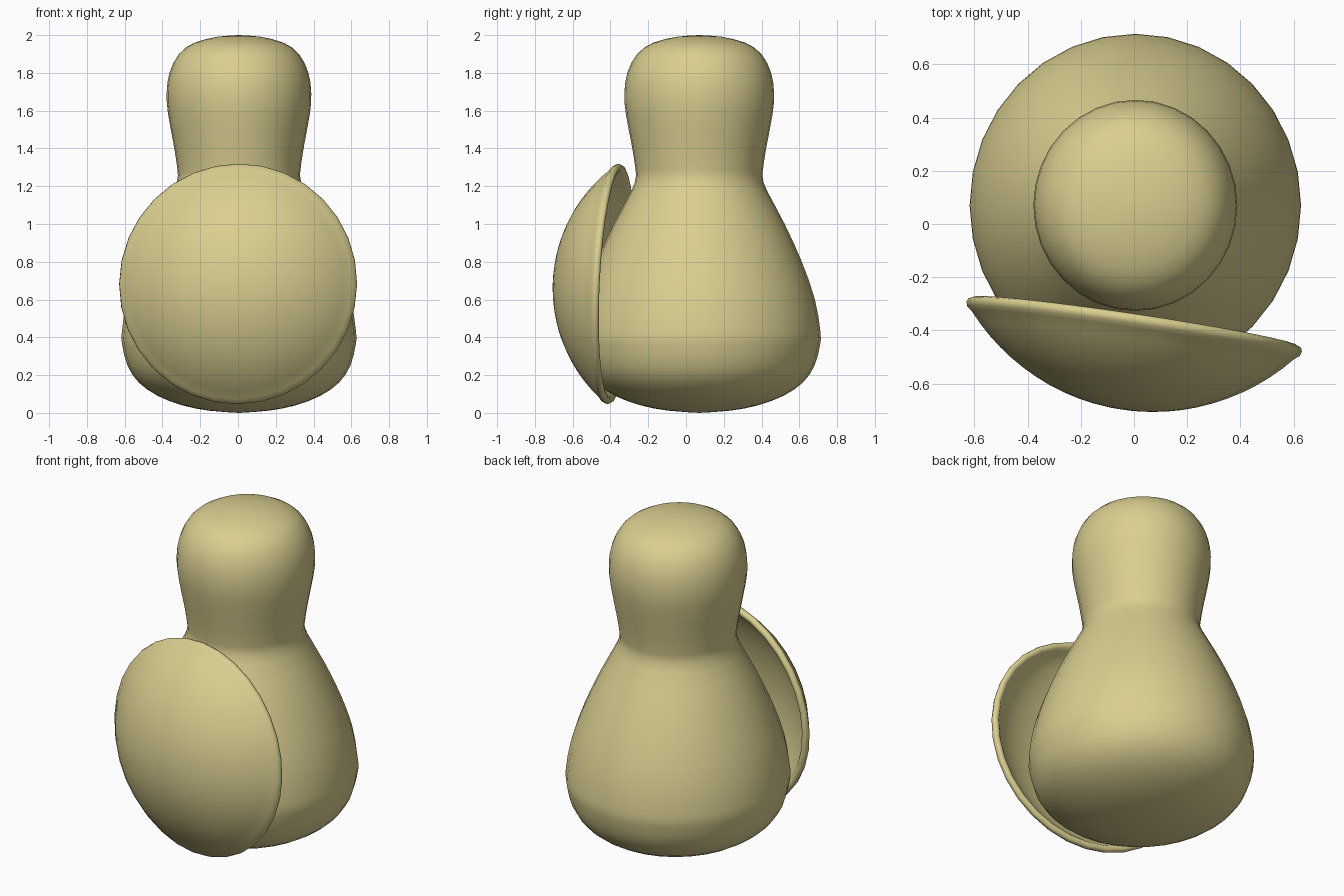
import bpy, bmesh, math
from mathutils import Matrix

if "Cube" in bpy.data.objects:
    bpy.data.objects.remove(bpy.data.objects["Cube"])

khaki = bpy.data.materials.new("khaki")
khaki.diffuse_color = (0.70, 0.62, 0.28, 1)
khaki.use_nodes = True
khaki.node_tree.nodes["Principled BSDF"].inputs["Base Color"].default_value = khaki.diffuse_color


def smooth_profile(pts, steps=3):
    """Catmull-Rom curve through (radius, height) points."""
    out = []
    for i in range(len(pts) - 1):
        p0, p1, p2 = pts[max(i - 1, 0)], pts[i], pts[i + 1]
        p3 = pts[min(i + 2, len(pts) - 1)]
        for s in range(steps):
            t = s / steps
            out.append(tuple(0.5 * (2 * b + (c - a) * t + (2 * a - 5 * b + 4 * c - d) * t * t
                                    + (3 * b - a - 3 * c + d) * t ** 3)
                             for a, b, c, d in zip(p0, p1, p2, p3)))
    return out + [pts[-1]]


def lathe(name, profile, matrix, segments=32):
    """Closed solid of revolution; the profile starts and ends on the axis."""
    bm = bmesh.new()
    rings = []
    for r, z in profile:
        if r < 1e-5:
            rings.append([bm.verts.new((0, 0, z))] * segments)
        else:
            rings.append([bm.verts.new((r * math.cos(2 * math.pi * k / segments),
                                        r * math.sin(2 * math.pi * k / segments), z))
                          for k in range(segments)])
    for a, b in zip(rings, rings[1:]):
        for k in range(segments):
            n = (k + 1) % segments
            corners = list(dict.fromkeys((a[k], a[n], b[n], b[k])))
            bm.faces.new(corners)
    bm.transform(matrix)
    bmesh.ops.recalc_face_normals(bm, faces=bm.faces)
    for f in bm.faces:
        f.smooth = True
    mesh = bpy.data.meshes.new(name)
    bm.to_mesh(mesh)
    bm.free()
    mesh.materials.append(khaki)
    obj = bpy.data.objects.new(name, mesh)
    bpy.context.collection.objects.link(obj)
    return obj


# Body: wide rounded base, narrow neck and bulbous head in one turned shape
body = [(0, 0), (0.16, 0.012), (0.30, 0.04), (0.43, 0.09), (0.53, 0.16), (0.59, 0.25),
        (0.618, 0.36), (0.62, 0.43), (0.592, 0.60), (0.525, 0.80), (0.437, 1.00),
        (0.345, 1.18), (0.326, 1.24), (0.325, 1.28), (0.342, 1.40), (0.375, 1.58),
        (0.383, 1.69), (0.368, 1.80), (0.318, 1.90), (0.235, 1.96), (0.11, 1.992), (0, 2.0)]
lathe("body", smooth_profile(body, 2),
      Matrix.Translation((0.005, 0.07, 0)) @ Matrix.Diagonal((1, 1.035, 1, 1)))

# Shield: domed outside, rounded rim, hollow back
R, DEPTH = 0.805, 0.31
outer = [(R * math.sin(a), DEPTH - R + R * math.cos(a))
         for a in (math.radians(49.5) * i / 12 for i in range(13))]
rim = [(0.632, 0.012), (0.637, -0.004), (0.632, -0.018), (0.618, -0.024), (0.602, -0.018),
       (0.588, 0.0)]
inner = [(0.575 * math.cos(a), 0.015 + 0.195 * math.sin(a) ** 1.5)
         for a in (math.pi / 2 * i / 10 for i in range(1, 10))] + [(0, 0.21)]
pose = (Matrix.Translation((0, -0.39, 0.683))
        @ Matrix.Rotation(math.radians(-8.5), 4, 'Z')
        @ Matrix.Rotation(math.radians(90 - 2.7), 4, 'X'))
lathe("shield", outer + rim + inner, pose)
